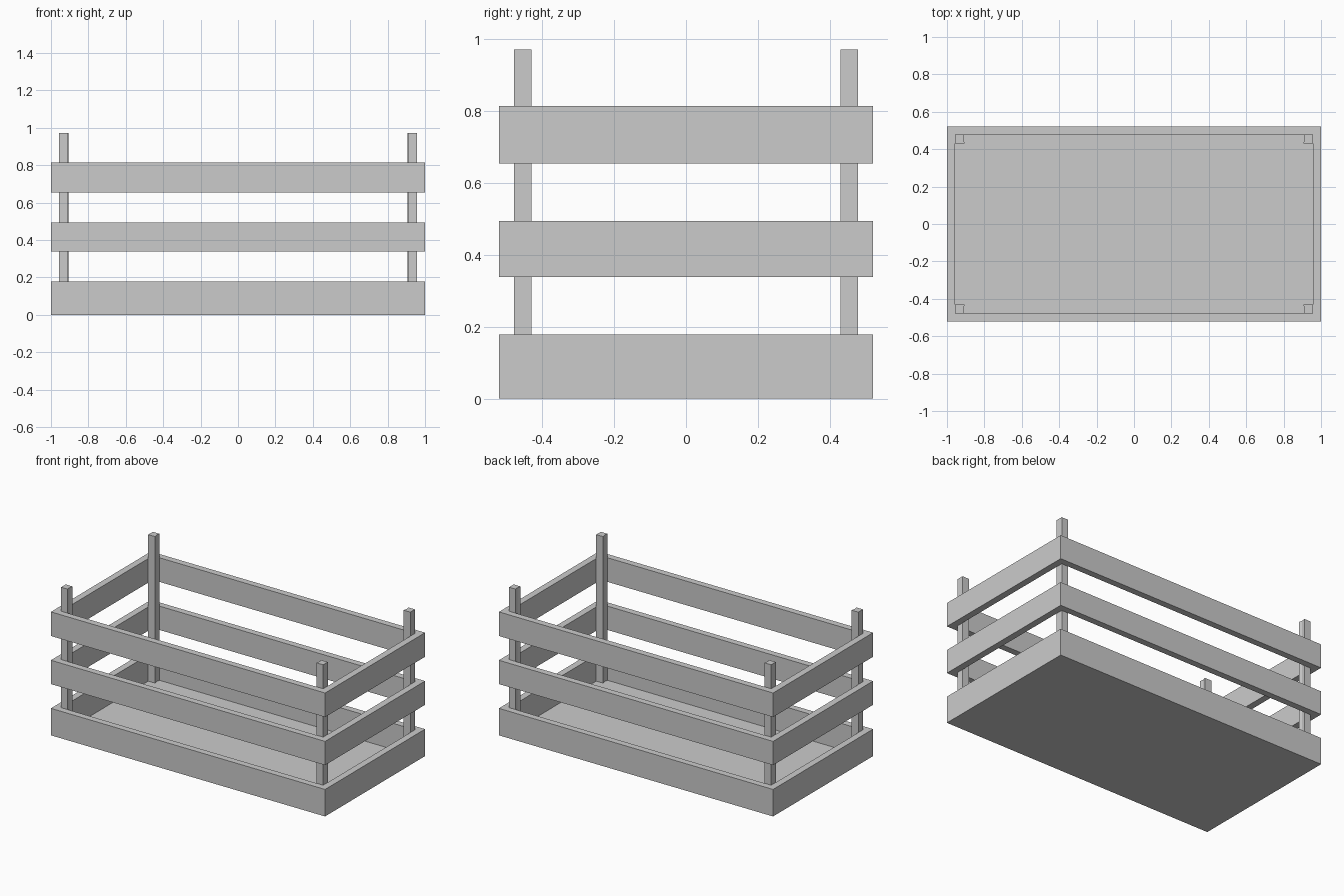
import bpy, bmesh

if "Cube" in bpy.data.objects:
    bpy.data.objects.remove(bpy.data.objects["Cube"])

OX, OY = 1.0, 0.521      # outer half sizes
IX, IY = 0.956, 0.478    # inner half sizes
FLOOR = 0.006


def rect(bm, hx, hy, z):
    return [bm.verts.new((sx * hx, sy * hy, z))
            for sx, sy in ((-1, -1), (1, -1), (1, 1), (-1, 1))]


def bridge(bm, a, b):
    n = len(a)
    for i in range(n):
        j = (i + 1) % n
        bm.faces.new((a[i], a[j], b[j], b[i]))


def finish(bm, name):
    bmesh.ops.recalc_face_normals(bm, faces=bm.faces)
    me = bpy.data.meshes.new(name)
    bm.to_mesh(me)
    bm.free()
    ob = bpy.data.objects.new(name, me)
    bpy.context.collection.objects.link(ob)
    return ob


def frame(name, z0, z1, floor=None):
    """Rectangular band; with a floor height it becomes a closed tray."""
    bm = bmesh.new()
    outer_low, outer_top = rect(bm, OX, OY, z0), rect(bm, OX, OY, z1)
    inner_top = rect(bm, IX, IY, z1)
    inner_low = rect(bm, IX, IY, z0 if floor is None else floor)
    bridge(bm, outer_low, outer_top)
    bridge(bm, outer_top, inner_top)
    bridge(bm, inner_top, inner_low)
    if floor is None:
        bridge(bm, inner_low, outer_low)
    else:
        bm.faces.new(inner_low)
        bm.faces.new(outer_low)
    return finish(bm, name)


def post(name, sx, sy):
    """Corner post with a slightly uneven inner side."""
    profile = [(IX, IY), (0.908, IY), (0.912, 0.452), (0.905, 0.43), (IX, 0.43)]
    bm = bmesh.new()
    low = [bm.verts.new((sx * x, sy * y, FLOOR)) for x, y in profile]
    top = [bm.verts.new((sx * x, sy * y, 0.972)) for x, y in profile]
    bridge(bm, low, top)
    bm.faces.new(low)
    bm.faces.new(top)
    return finish(bm, name)


# Bottom tray and two open slat bands
frame("bottom_tray", 0.0, 0.178, FLOOR)
frame("middle_slats", 0.338, 0.495)
frame("upper_slats", 0.655, 0.814)

# Four corner posts
for sx, side in ((-1, "left"), (1, "right")):
    for sy, end in ((-1, "front"), (1, "back")):
        post(f"{end}_{side}_post", sx, sy)
